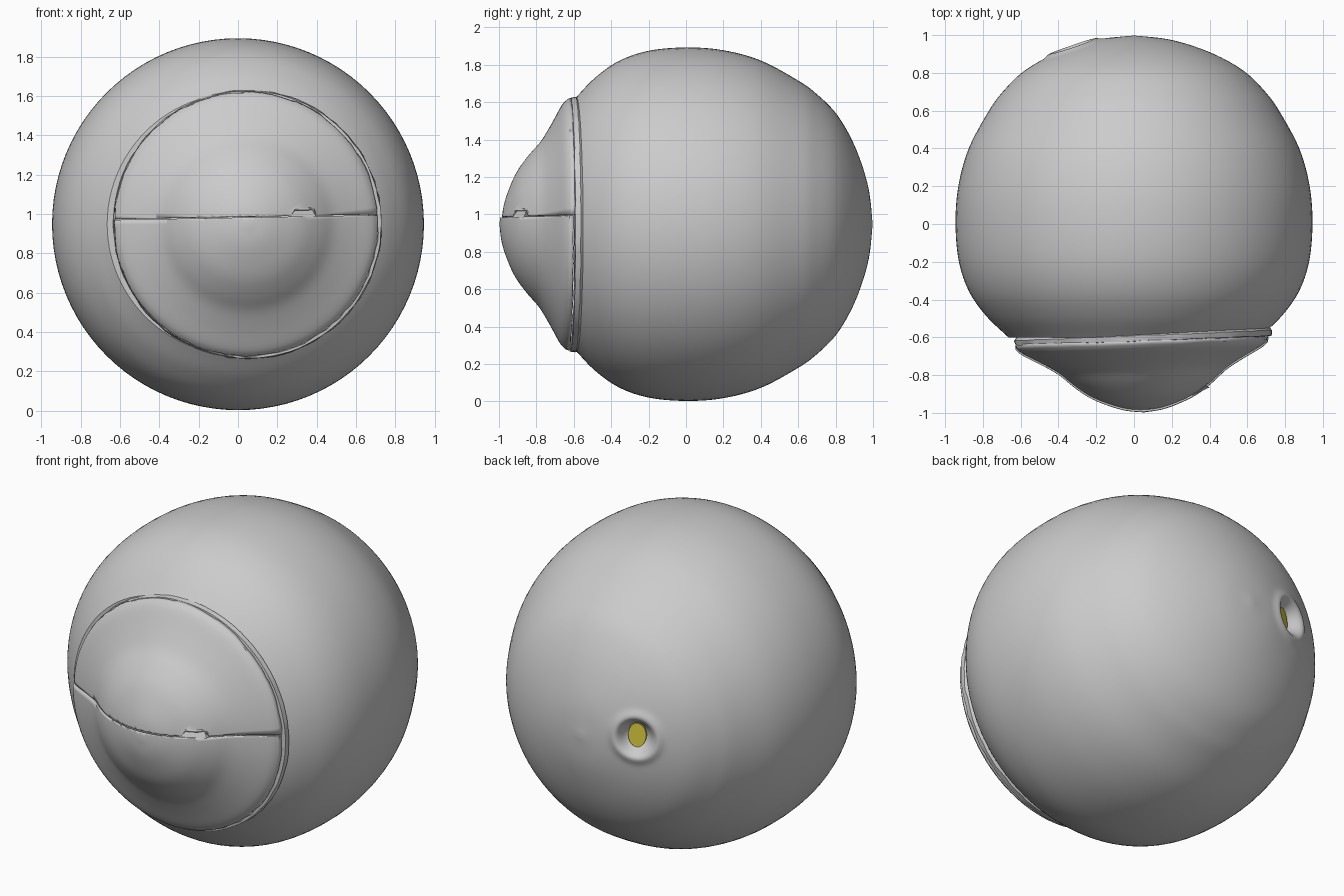
import bpy, bmesh, math, random
from mathutils import Vector, Matrix

if "Cube" in bpy.data.objects:
    bpy.data.objects.remove(bpy.data.objects["Cube"])

random.seed(4)
CZ = 0.948
SEG = 96


def smooth(points, steps=5):
    """Catmull-Rom refinement of a (y, radius) profile."""
    p = [Vector(q) for q in points]
    p = [2 * p[0] - p[1]] + p + [2 * p[-1] - p[-2]]
    out = []
    for i in range(1, len(p) - 2):
        a, b, c, d = p[i - 1:i + 3]
        for k in range(steps):
            t = k / steps
            out.append(0.5 * (2 * b + (c - a) * t + (2 * a - 5 * b + 4 * c - d) * t * t
                              + (3 * b - a - 3 * c + d) * t ** 3))
    return out + [p[-2]]


def lathe(profile):
    """Spin a profile around the y axis."""
    bm = bmesh.new()
    rings = []
    for y, r in profile:
        if r < 0.004:
            rings.append([bm.verts.new((0, y, 0))] * SEG)
        else:
            rings.append([bm.verts.new((r * math.cos(2 * math.pi * i / SEG), y,
                                        r * math.sin(2 * math.pi * i / SEG))) for i in range(SEG)])
    for a, b in zip(rings, rings[1:]):
        for i in range(SEG):
            j = (i + 1) % SEG
            quad = list(dict.fromkeys((a[i], a[j], b[j], b[i])))
            if len(quad) > 2:
                bm.faces.new(quad)
    bmesh.ops.recalc_face_normals(bm, faces=bm.faces)
    return bm


def finish(bm, name, angle=40):
    me = bpy.data.meshes.new(name)
    bm.to_mesh(me)
    bm.free()
    ob = bpy.data.objects.new(name, me)
    bpy.context.collection.objects.link(ob)
    bpy.ops.object.select_all(action='DESELECT')
    ob.select_set(True)
    bpy.context.view_layer.objects.active = ob
    bpy.ops.object.shade_smooth_by_angle(angle=math.radians(angle))
    return ob


def material(name, rgb):
    m = bpy.data.materials.new(name)
    m.diffuse_color = (*rgb, 1)
    m.use_nodes = True
    m.node_tree.nodes["Principled BSDF"].inputs["Base Color"].default_value = m.diffuse_color
    return m


# Main globe, with a dimple on the back where the nerve leaves
globe_profile = smooth([(-0.60, 0.665), (-0.49, 0.78), (-0.36, 0.872), (-0.2, 0.927), (0, 0.945),
                        (0.2, 0.93), (0.4, 0.875), (0.6, 0.768), (0.7, 0.695), (0.8, 0.595),
                        (0.88, 0.465), (0.94, 0.32), (0.98, 0.17), (0.998, 0)], 6)
bm = lathe([(-0.60, 0.0)] + globe_profile)
pit = Vector((-0.325, 0.94, 0.05))
axis = Vector((-0.42, 0.90, 0.05)).normalized()
near = [f for f in bm.faces if (f.calc_center_median() - pit).length < 0.2]
bmesh.ops.subdivide_edges(bm, edges=list({e for f in near for e in f.edges}), cuts=2, use_grid_fill=True)
for v in bm.verts:
    d = (v.co - pit).length
    if d < 0.2:
        v.co += axis * (0.012 * math.exp(-((d - 0.125) / 0.03) ** 2) - 0.075 * math.exp(-(d / 0.085) ** 4))
bm.transform(Matrix.Translation((0, 0, CZ)))
finish(bm, "globe")

# Nerve end in the dimple
bm = bmesh.new()
bmesh.ops.create_cone(bm, cap_ends=True, segments=24, radius1=0.062, radius2=0.058, depth=0.05)
tilt = axis.to_track_quat('Z', 'Y').to_matrix().to_4x4()
bm.transform(Matrix.Translation(pit - axis * 0.072 + Vector((0, 0, CZ))) @ tilt
             @ Matrix.Diagonal((0.85, 1.2, 1, 1)))
finish(bm, "nerve_end", 30).data.materials.append(material("nerve_yellow", (0.72, 0.62, 0.05)))

# Front bulge, cut into an upper and a lower half shell
bulge_profile = smooth([(-0.998, 0), (-0.985, 0.1), (-0.952, 0.2), (-0.91, 0.288), (-0.85, 0.37),
                        (-0.785, 0.445), (-0.73, 0.535), (-0.675, 0.635), (-0.645, 0.668)], 4)
place = Matrix.Translation((0.02, 0, CZ)) @ Matrix.Rotation(0.033, 4, 'Z')
split_point = Vector((0.04, 0, 0.984))
split_normal = Vector((-0.018, 0, 1))
for name, side in (("upper_front_shell", 1), ("lower_front_shell", -1)):
    bm = lathe(bulge_profile + [Vector((-0.625, 0.672))])
    for v in bm.verts:
        if v.co.y > -0.63:
            v.co *= 1 + random.uniform(-0.006, 0.006)
    bm.transform(place)
    bmesh.ops.bisect_plane(bm, geom=bm.verts[:] + bm.edges[:] + bm.faces[:],
                           plane_co=split_point + Vector((0, 0, 0.002 * side)),
                           plane_no=split_normal * side, clear_inner=True)
    if side > 0:
        # Small notch lifted out of the upper edge
        for v in bm.verts:
            v.co.y += 0.01
            if 0.28 < v.co.x < 0.39 and v.co.z < 1.03 and v.co.y < -0.6:
                v.co.z = 1.03
    ob = finish(bm, name)
    thick = ob.modifiers.new("thickness", 'SOLIDIFY')
    thick.thickness = 0.012
    thick.offset = -1

# Rim band between the bulge and the globe
bm = lathe([(-0.622, 0.655), (-0.618, 0.678), (-0.590, 0.683), (-0.575, 0.670)])
for v in bm.verts:
    v.co *= 1 + random.uniform(-0.004, 0.004)
bm.transform(Matrix.Translation((0.025, 0.0, CZ - 0.002)) @ Matrix.Rotation(0.04, 4, 'Z'))
finish(bm, "rim_band", 35)

# Pale flap showing in the notch
bm = bmesh.new()
flap = [(0.26, -0.930, 0.985), (0.40, -0.865, 0.985), (0.37, -0.85, 1.03), (0.30, -0.89, 1.035)]
bm.faces.new([bm.verts.new(p) for p in flap])
finish(bm, "notch_flap").data.materials.append(material("pale", (0.85, 0.85, 0.85)))
